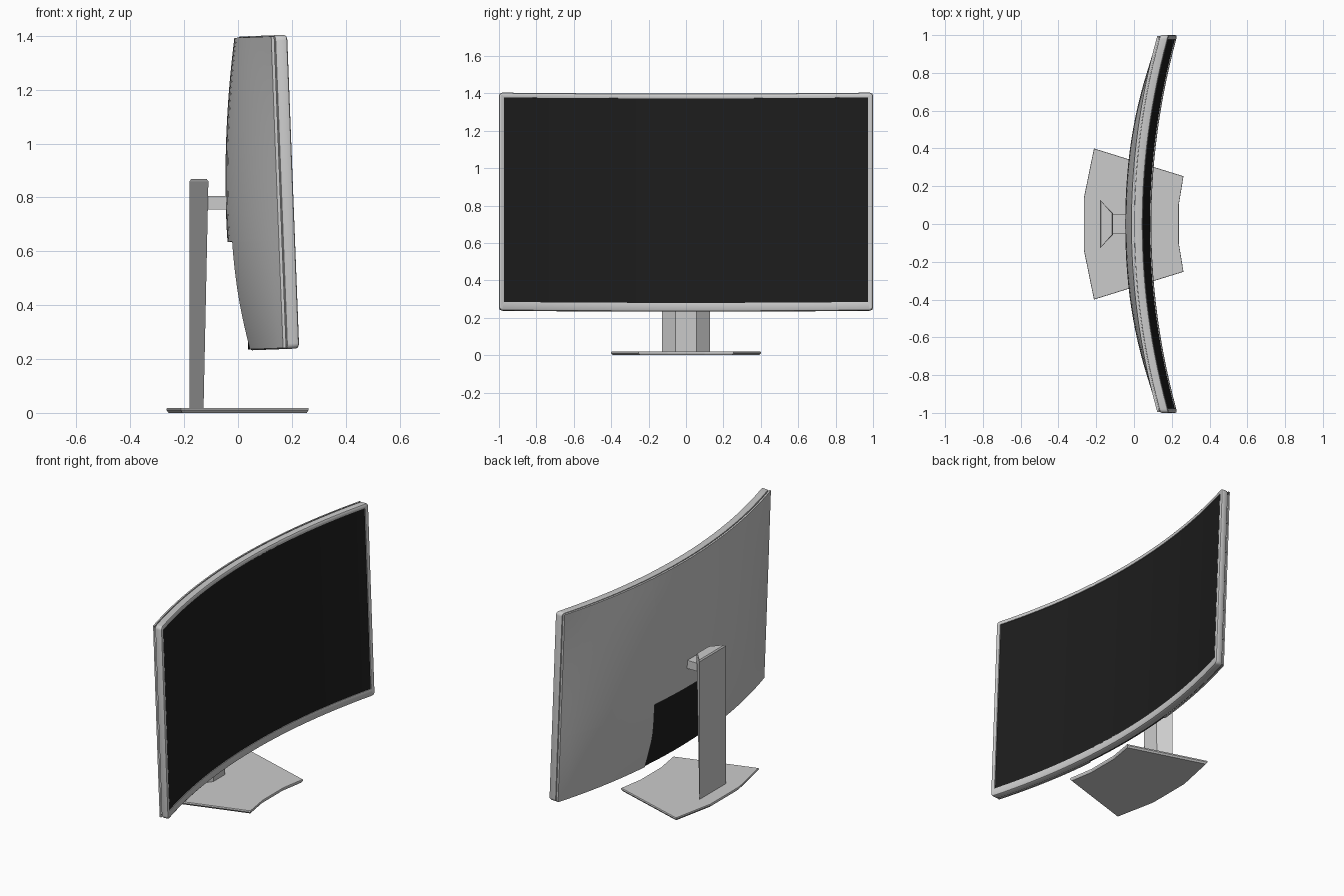
import bpy, bmesh, math

if "Cube" in bpy.data.objects:
    bpy.data.objects.remove(bpy.data.objects["Cube"])

TILT, SAG, H = math.radians(2.2), 0.138, 1.166

dark = bpy.data.materials.new("dark_panel")
dark.diffuse_color = (0.012, 0.012, 0.012, 1)
dark.use_nodes = True
dark.node_tree.nodes["Principled BSDF"].inputs["Base Color"].default_value = dark.diffuse_color


def place(y, v, d):
    """Panel coordinates (across, up, depth behind front) to world: curved and tilted back."""
    u = SAG * y * y - d
    s, c = math.sin(TILT), math.cos(TILT)
    return (0.092 + u * c - v * s, y, 0.234 + v * c + u * s)


def finish(bm, name, mats=(), smooth=True):
    bmesh.ops.recalc_face_normals(bm, faces=bm.faces)
    me = bpy.data.meshes.new(name)
    bm.to_mesh(me)
    bm.free()
    for m in mats:
        me.materials.append(m)
    ob = bpy.data.objects.new(name, me)
    bpy.context.collection.objects.link(ob)
    if smooth:
        bpy.ops.object.select_all(action='DESELECT')
        ob.select_set(True)
        bpy.context.view_layer.objects.active = ob
        bpy.ops.object.shade_smooth_by_angle(angle=math.radians(30))
    return ob


def loft(bm, rings, caps):
    rows = [[bm.verts.new(p) for p in r] for r in rings]
    n = len(rows[0])
    for a, b in zip(rows, rows[1:]):
        for i in range(n):
            j = (i + 1) % n
            bm.faces.new((a[i], a[j], b[j], b[i]))
    if caps:
        bm.faces.new(rows[0])
        bm.faces.new(rows[-1])


def grid(bm, pts):
    rows = [[bm.verts.new(p) for p in r] for r in pts]
    return [[bm.faces.new((a[i], a[i + 1], b[i + 1], b[i])) for i in range(len(a) - 1)]
            for a, b in zip(rows, rows[1:])]


def span(a, b, n):
    return [a + (b - a) * i / n for i in range(n + 1)]


def ring(inset, d, low=0.0):
    """Rounded rectangle around the panel, subdivided across so it follows the curve."""
    r = max(0.02 - inset, 0.002)
    w, v0, v1 = 1 - inset - r, inset + low + r, H - inset - r
    pts = []
    for cy, cv, a0 in ((w, v0, -90), (w, v1, 0), (-w, v1, 90), (-w, v0, 180)):
        for k in range(5):
            a = math.radians(a0 + 22.5 * k)
            pts.append((cy + r * math.cos(a), cv + r * math.sin(a)))
        if a0 in (0, 180):
            y0, v = pts[-1]
            pts += [(y, v) for y in span(y0, -y0, 28)[1:-1]]
    return [place(y, v, d) for y, v in pts]


# Front bezel with rounded rim and the groove behind it
bm = bmesh.new()
loft(bm, [ring(0.026, 0.010, 0.02), ring(0.026, 0.001, 0.02), ring(0.022, 0, 0.018),
          ring(0.010, 0), ring(0.003, 0.004), ring(0, 0.011), ring(0, 0.040),
          ring(0.003, 0.045), ring(0.012, 0.046), ring(0.012, 0.054)], False)
finish(bm, "bezel")

# Screen
bm = bmesh.new()
grid(bm, [[place(y, v, 0.006) for y in span(-0.976, 0.976, 32)] for v in span(0.044, H - 0.024, 4)])
finish(bm, "screen", [dark])

# Bulging back shell with a dark recess low in the middle
REC_Y, REC_V = 0.316, 0.402
half = span(0, REC_Y, 5) + [0.320] + span(0.38, 0.996, 10)
cols = [-y for y in reversed(half[1:])] + half
vs = span(0.004, REC_V, 9) + [0.406] + span(0.46, H - 0.004, 14)


def shell_point(y, v):
    a = (v - 0.486) / (0.49 if v < 0.486 else 0.675)
    bulge = max(0, 1 - a * a) * (1 - abs(y) ** 3)
    inside = abs(y) <= REC_Y and v <= REC_V
    d = 0.054 if inside else 0.061 + 0.056 * bulge
    if v <= 0.41 and 0.3 < abs(y) < 0.33:      # slanted recess sides
        y += math.copysign(0.03 * (v / 0.4 - 0.5), y)
    return place(y, v, d)


bm = bmesh.new()
faces = grid(bm, [[shell_point(y, v) for y in cols] for v in vs])
for j, row in enumerate(faces):
    for i, f in enumerate(row):
        if vs[j + 1] <= REC_V and max(abs(cols[i]), abs(cols[i + 1])) <= REC_Y:
            f.material_index = 1
front = [place(y, v, 0.050) for v in vs for y in cols]
bm.verts.index_update()
rim = [e for e in bm.edges if e.is_boundary]
copies = {}
for e in rim:
    a, b = e.verts
    for p in (a, b):
        if p not in copies:
            copies[p] = bm.verts.new(front[p.index])
    bm.faces.new((a, b, copies[b], copies[a]))
grey = bpy.data.materials.new("shell_grey")
grey.diffuse_color = (0.8, 0.8, 0.8, 1)
grey.use_nodes = True
grey.node_tree.nodes["Principled BSDF"].inputs["Base Color"].default_value = grey.diffuse_color
finish(bm, "back_shell", [grey, dark])


# Stand column: trapezoid section, slightly deeper toward the top
def section(z, front_x, k=0.0):
    return [(-0.180 + k, -0.128 + k, z), (-0.180 + k, 0.128 - k, z),
            (front_x - k, 0.055, z), (front_x - k, -0.055, z)]


bm = bmesh.new()
loft(bm, [section(0.015, -0.128), section(0.860, -0.110), section(0.868, -0.110, 0.006)], True)
finish(bm, "stand_column", smooth=False)

# Neck joining column and shell
bm = bmesh.new()
loft(bm, [[(x, y, z) for y, z in ((-0.052, 0.755), (0.052, 0.755), (0.052, 0.805), (-0.052, 0.805))]
          for x in (-0.125, -0.025)], True)
finish(bm, "neck", smooth=False)

# Base plate: faceted outline with an undercut edge
side = [(-0.265, 0.14), (-0.212, 0.40), (0.262, 0.253), (0.237, 0.10)]
outline = side + [(x, -y) for x, y in reversed(side)]
bm = bmesh.new()
loft(bm, [[(x * s, y * s, z) for x, y in outline]
          for s, z in ((0.975, 0), (1, 0.010), (1, 0.016), (0.995, 0.019))], True)
finish(bm, "base_plate", smooth=False)
